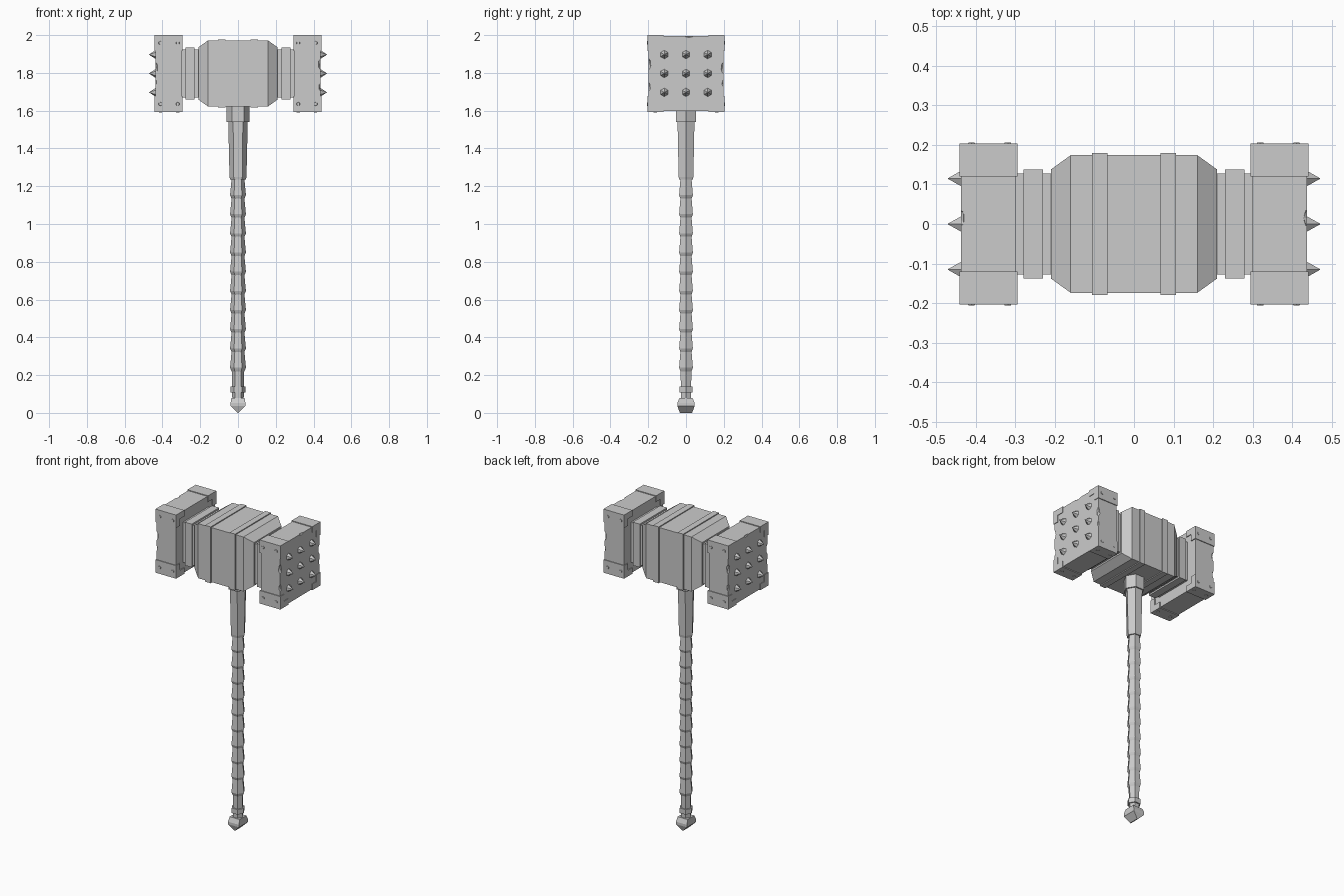
import bpy, bmesh
from math import cos, sin, pi
from mathutils import Matrix, Vector

if "Cube" in bpy.data.objects:
    bpy.data.objects.remove(bpy.data.objects["Cube"])

steel = bpy.data.materials.new("grey_steel")
steel.use_nodes = True
grey = (0.6, 0.6, 0.6, 1)
steel.diffuse_color = grey
steel.node_tree.nodes["Principled BSDF"].inputs["Base Color"].default_value = grey

CZ = 1.797  # height of the head's axis


def finish(name, bm):
    bmesh.ops.recalc_face_normals(bm, faces=bm.faces)
    mesh = bpy.data.meshes.new(name)
    bm.to_mesh(mesh)
    bm.free()
    mesh.materials.append(steel)
    obj = bpy.data.objects.new(name, mesh)
    bpy.context.scene.collection.objects.link(obj)
    return obj


def loft(bm, rings):
    """Skin a list of equal-length point rings and cap both ends."""
    rows = [[bm.verts.new(p) for p in ring] for ring in rings]
    n = len(rows[0])
    for a, b in zip(rows, rows[1:]):
        for i in range(n):
            j = (i + 1) % n
            bm.faces.new((a[i], a[j], b[j], b[i]))
    bm.faces.new(rows[0])
    bm.faces.new(rows[-1])


def square(x, h):
    return [(x, sy * h, CZ + sz * h) for sy, sz in ((-1, -1), (1, -1), (1, 1), (-1, 1))]


def square_loft(name, profile):
    bm = bmesh.new()
    loft(bm, [square(x, h) for x, h in profile])
    return finish(name, bm)


def hexagon(z, r):
    return [(r * cos(i * pi / 3), r * sin(i * pi / 3), z) for i in range(6)]


def hex_loft(name, profile):
    bm = bmesh.new()
    loft(bm, [hexagon(z, r) for z, r in profile])
    return finish(name, bm)


def cone(bm, base, axis, r1, r2, depth):
    """Six-sided cone standing on base and pointing along axis."""
    axis = Vector(axis)
    rot = axis.to_track_quat('Z', 'Y').to_matrix().to_4x4()
    place = Matrix.Translation(Vector(base) + axis * depth / 2) @ rot
    bmesh.ops.create_cone(bm, cap_ends=True, segments=6, radius1=r1, radius2=r2,
                          depth=depth, matrix=place)


# Central barrel of the head with two raised bands
square_loft("head_barrel", [(-0.21, 0.138), (-0.16, 0.174), (0.16, 0.174), (0.21, 0.138)])
for side, s in (("left", 1), ("right", -1)):
    square_loft(side + "_barrel_band", [(s * 0.067, 0.18), (s * 0.106, 0.18)])

    # Neck and its ring
    square_loft(side + "_neck", [(s * 0.2, 0.128), (s * 0.305, 0.128)])
    square_loft(side + "_neck_ring", [(s * 0.23, 0.138), (s * 0.279, 0.138)])

    # Striking block, with chips cut from its edges
    block = square_loft(side + "_striking_block", [(s * 0.3, 0.198), (s * 0.437, 0.198)])
    bm = bmesh.new()
    for y, z, size in ((s * 0.2, 0.03, 0.02), (-s * 0.2, -0.07, 0.016), (s * 0.2, -0.05, 0.013),
                       (-s * 0.2, 0.05, 0.02), (0.015, 0.2, 0.014)):
        place = Matrix.Translation((s * 0.439, y, CZ + z))
        stretch = Matrix.Diagonal((0.8, 0.8, 1.8, 1) if abs(y) > 0.1 else (0.8, 1.8, 0.8, 1))
        bmesh.ops.create_icosphere(bm, subdivisions=1, radius=size, matrix=place @ stretch)
    cutter = finish(side + "_chip_cutter", bm)
    cutter.hide_render = True
    cutter.hide_set(True)
    cut = block.modifiers.new("chips", 'BOOLEAN')
    cut.operation = 'DIFFERENCE'
    cut.object = cutter
    bpy.context.view_layer.objects.active = block
    bpy.ops.object.modifier_apply(modifier="chips")
    bpy.data.objects.remove(cutter)

    # L-shaped corner brackets running along the block
    bm = bmesh.new()
    ell = ((0.12, 0.164), (0.164, 0.164), (0.164, 0.12), (0.203, 0.12), (0.203, 0.203), (0.12, 0.203))
    for sy in (-1, 1):
        for sz in (-1, 1):
            loft(bm, [[(s * x, sy * a, CZ + sz * b) for a, b in ell] for x in (0.295, 0.441)])
    finish(side + "_corner_brackets", bm)

    # Flat hexagonal rivets on all four sides of the block
    bm = bmesh.new()
    for x in (0.319, 0.411):
        for t in (-0.162, 0.162):
            for d in (-1, 1):
                cone(bm, (s * x, t, CZ + d * 0.2), (0, 0, d), 0.011, 0.009, 0.006 if d < 0 else 0.003)
                cone(bm, (s * x, d * 0.2, CZ + t), (0, d, 0), 0.011, 0.009, 0.006)
    finish(side + "_rivets", bm)

    # Three by three spikes on the striking face
    bm = bmesh.new()
    for y in (-0.115, 0, 0.115):
        for z in (-0.1, 0, 0.1):
            cone(bm, (s * 0.43, y, CZ + z), (s, 0, 0), 0.027, 0, 0.042)
    finish(side + "_spikes", bm)

# Handle: collar, tapered shaft and stepped grip
hex_loft("handle_collar", [(1.54, 0.061), (1.64, 0.061)])
hex_loft("handle_upper_shaft", [(1.235, 0.042), (1.25, 0.045), (1.56, 0.052)])
grip = [(0.06, 0.03), (0.22, 0.033)]
step = 0.1015
for i in range(10):
    z = 0.23 + i * step
    grip += [(z, 0.038), (z + 0.01, 0.042), (z + 0.02, 0.041), (z + step - 0.008, 0.034)]
hex_loft("handle_grip", grip + [(1.25, 0.042)])
hex_loft("lower_grip_ring", [(0.108, 0.04), (0.14, 0.04)])

# Pommel with a wedge-shaped tip
bm = bmesh.new()
corners = ((-1, -1), (1, -1), (1, 1), (-1, 1))
layers = ((0, 0.003, 0.032), (0.036, 0.039, 0.046), (0.052, 0.039, 0.046), (0.08, 0.035, 0.034))
loft(bm, [[(a * hx, b * hy, z) for a, b in corners] for z, hx, hy in layers])
finish("pommel", bm)
